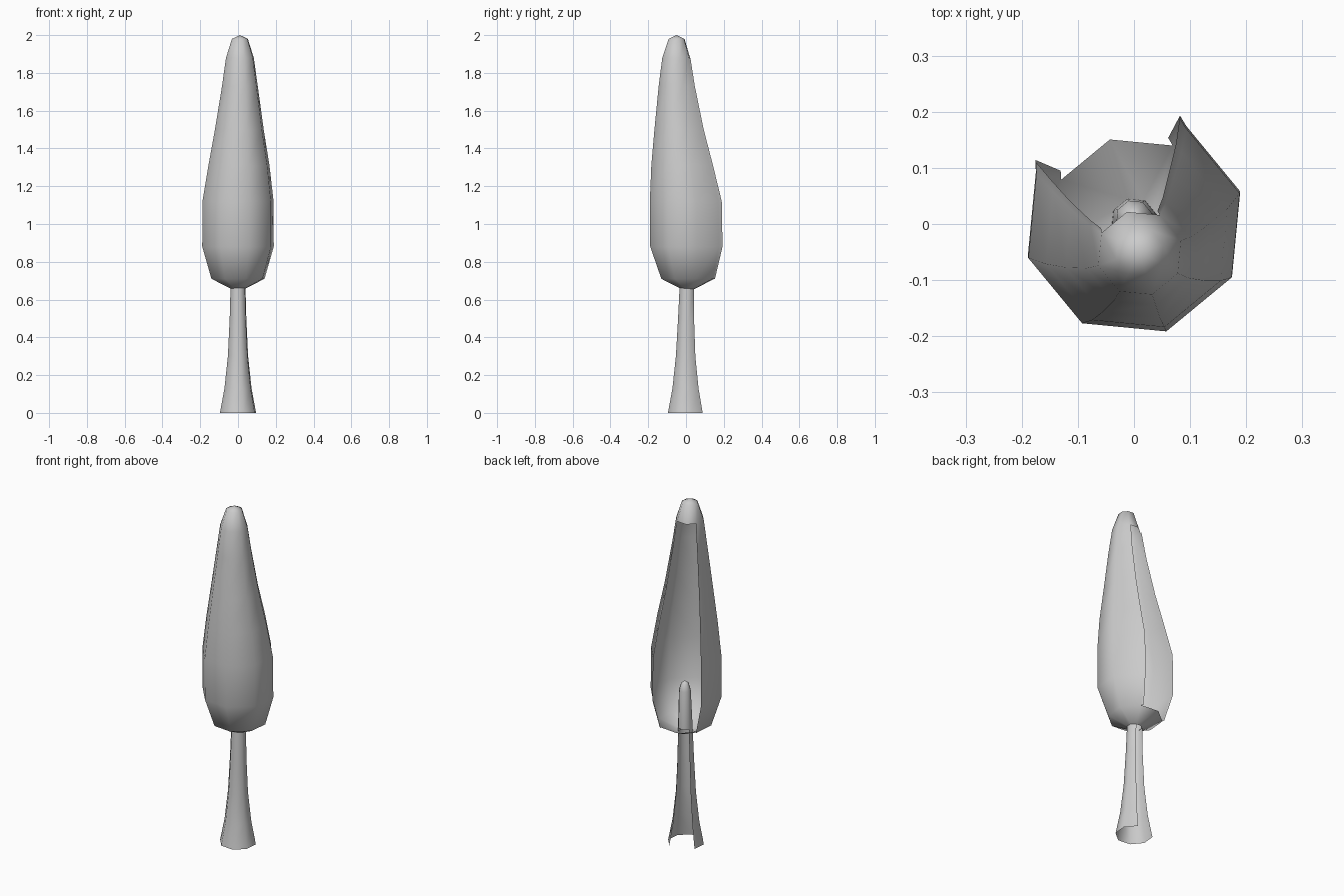
import bpy, bmesh
from math import cos, sin, radians

if "Cube" in bpy.data.objects:
    bpy.data.objects.remove(bpy.data.objects["Cube"])

SIDES = 8
PHASE = 62.0          # first corner; the open gap spans the two sides after it
GAP_SIDES = (0, 1)


def point(ring, angle, grow=1.0):
    z, r, cx, cy = ring
    a = radians(angle)
    return (cx + r * grow * cos(a), cy + r * grow * sin(a), z)


def open_shell(name, rings, gap_rows, lip, lip_grow, top=None):
    """Eight-sided lofted skin whose back-left is open on the given rows."""
    bm = bmesh.new()
    step = 360 / SIDES
    loops = [[bm.verts.new(point(r, PHASE + k * step)) for k in range(SIDES)]
             for r in rings]
    for i in range(len(rings) - 1):
        a, b = loops[i], loops[i + 1]
        for k in range(SIDES):
            if i in gap_rows and k in GAP_SIDES:
                continue
            n = (k + 1) % SIDES
            bm.faces.new((a[k], a[n], b[n], b[k]))

    # narrow lips along both edges of the gap
    if lip:
        span = range(min(gap_rows), max(gap_rows) + 2)
        for corner, angle in ((0, PHASE + lip), (2, PHASE + 2 * step - lip)):
            edge = {i: bm.verts.new(point(rings[i], angle, lip_grow)) for i in span}
            for i in gap_rows:
                quad = [loops[i][corner], edge[i], edge[i + 1], loops[i + 1][corner]]
                bm.faces.new(quad if corner == 0 else quad[::-1])

    # pointed cap
    if top:
        tip = bm.verts.new(top)
        for k in range(SIDES):
            bm.faces.new((loops[-1][k], loops[-1][(k + 1) % SIDES], tip))

    bmesh.ops.delete(bm, geom=[v for v in bm.verts if not v.link_faces], context='VERTS')
    mesh = bpy.data.meshes.new(name)
    bm.to_mesh(mesh)
    bm.free()
    for p in mesh.polygons:
        p.use_smooth = True
    obj = bpy.data.objects.new(name, mesh)
    bpy.context.collection.objects.link(obj)
    return obj


# Foliage: rings are (height, radius, centre x, centre y)
foliage = [
    (0.655, 0.035, 0.0, 0.01),
    (0.71, 0.147, 0.0, 0.01),
    (0.88, 0.198, 0.0, 0.0),
    (1.12, 0.197, 0.0, -0.003),
    (1.31, 0.169, 0.005, -0.022),
    (1.50, 0.135, 0.007, -0.038),
    (1.73, 0.099, 0.01, -0.05),
    (1.88, 0.077, 0.01, -0.052),
    (1.98, 0.044, 0.01, -0.05),
]
open_shell("foliage", foliage, range(1, 7), 5, 1.06, top=(0.01, -0.05, 2.0))

# Trunk: flared foot, open at the back-left below the foliage
trunk = [
    (0.0, 0.1, 0.0, 0.0),
    (0.13, 0.075, 0.0, 0.0),
    (0.30, 0.056, 0.0, 0.0),
    (0.50, 0.046, 0.0, 0.002),
    (0.68, 0.041, 0.0, 0.006),
    (0.90, 0.033, 0.0, 0.01),
    (0.94, 0.02, 0.0, 0.01),
]
open_shell("trunk", trunk, range(0, 4), 0, 1.0, top=(0.0, 0.01, 0.955))
